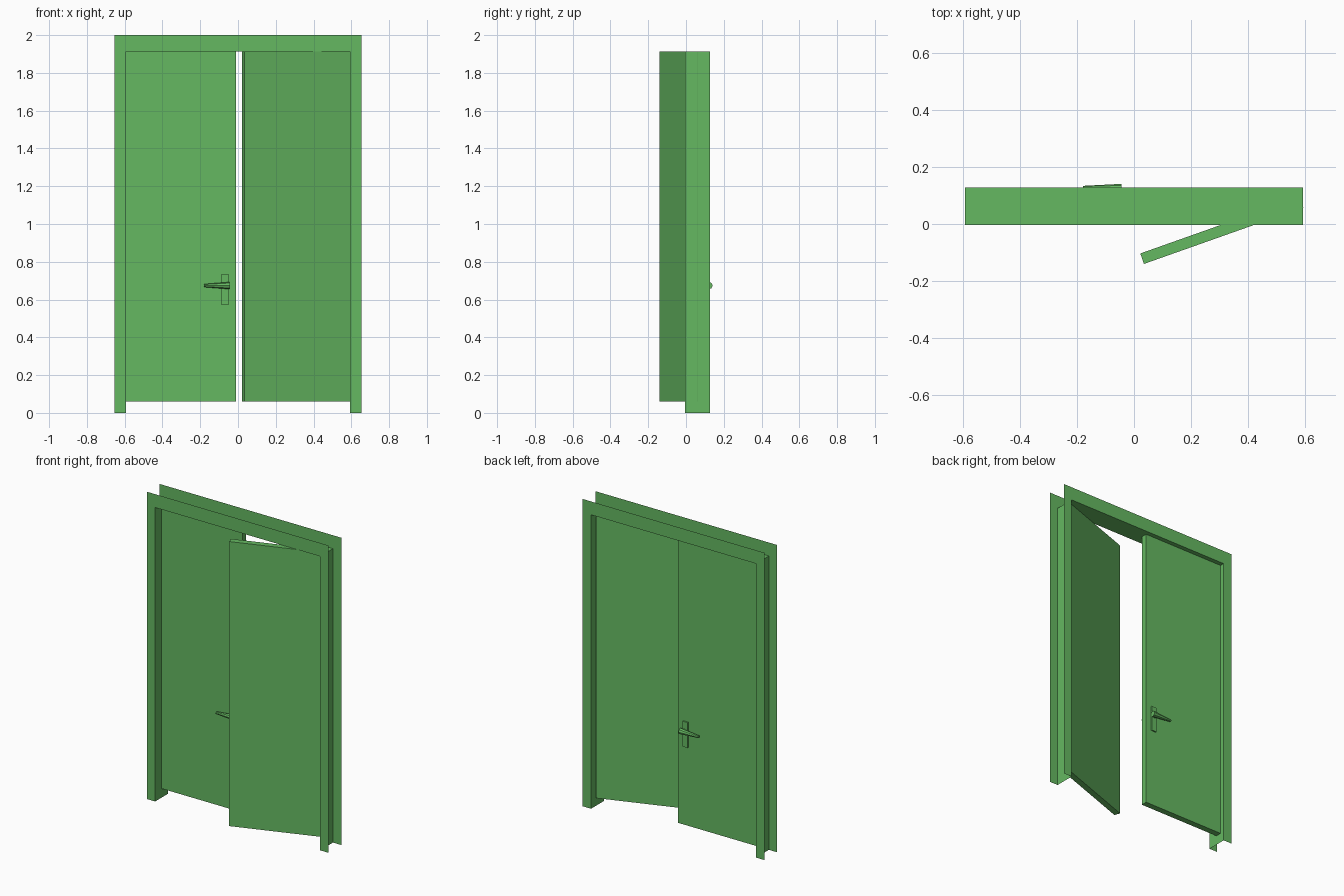
import bpy, bmesh, math
from mathutils import Vector, Matrix

if "Cube" in bpy.data.objects:
    bpy.data.objects.remove(bpy.data.objects["Cube"])

green = bpy.data.materials.new("green_paint")
green.diffuse_color = (0.13, 0.48, 0.12, 1)
green.use_nodes = True
green.node_tree.nodes["Principled BSDF"].inputs["Base Color"].default_value = green.diffuse_color

Y0, Y1 = -0.004, 0.128          # front and back of the frame
LEAF0, LEAF1 = 0.06, 0.10       # closed leaf faces
MID = (LEAF0 + LEAF1) / 2


def finish(name, bm):
    bmesh.ops.recalc_face_normals(bm, faces=bm.faces)
    mesh = bpy.data.meshes.new(name)
    bm.to_mesh(mesh)
    bm.free()
    mesh.materials.append(green)
    ob = bpy.data.objects.new(name, mesh)
    bpy.context.collection.objects.link(ob)
    return ob


def add_box(bm, lo, hi):
    lo, hi = Vector(lo), Vector(hi)
    m = Matrix.Translation((lo + hi) / 2) @ Matrix.Diagonal((*(hi - lo), 1))
    bmesh.ops.create_cube(bm, size=1, matrix=m)


def add_rod(bm, a, b, r1, r2, sides=8):
    a, b = Vector(a), Vector(b)
    rot = (b - a).to_track_quat('Z', 'Y').to_matrix().to_4x4()
    bmesh.ops.create_cone(bm, cap_ends=True, segments=sides, radius1=r1, radius2=r2,
                          depth=(b - a).length, matrix=Matrix.Translation((a + b) / 2) @ rot)


# Frame: thin sheet channel, front and back casing joined by the jamb lining
inner = [(-0.594, 0), (-0.594, 1.913), (0.594, 1.913), (0.594, 0)]
outer = [(-0.654, 0), (-0.654, 2), (0.654, 2), (0.654, 0)]
bm = bmesh.new()
rows = [[bm.verts.new((x, y, z)) for x, z in path]
        for path, y in ((outer, Y0), (inner, Y0), (inner, Y1), (outer, Y1))]
for r, s in zip(rows, rows[1:]):
    for i in range(3):
        bm.faces.new((r[i], r[i + 1], s[i + 1], s[i]))
finish("door_frame", bm)

# Closed leaf
bm = bmesh.new()
add_box(bm, (-0.593, LEAF0, 0.06), (-0.011, LEAF1, 1.912))
finish("closed_leaf", bm)

# Open leaf, swung forward about its hinge edge
bm = bmesh.new()
add_box(bm, (-0.594, 0, 0.06), (0, 0.039, 1.912))
leaf = finish("open_leaf", bm)
leaf.location = (0.595, 0.058, 0)
leaf.rotation_euler.z = math.radians(19.5)

# Handles on both faces: back plate, neck and tapered lever
for name, s in (("front_handle", -1), ("back_handle", 1)):
    def y(d):
        return MID + s * d
    bm = bmesh.new()
    add_box(bm, (-0.087, min(y(0.019), y(0.028)), 0.57),
            (-0.05, max(y(0.019), y(0.028)), 0.735))
    add_rod(bm, (-0.066, y(0.02), 0.674), (-0.066, y(0.042), 0.674), 0.014, 0.014)
    add_rod(bm, (-0.044, y(0.042), 0.674), (-0.18, y(0.046), 0.674), 0.019, 0.008)
    finish(name, bm)
